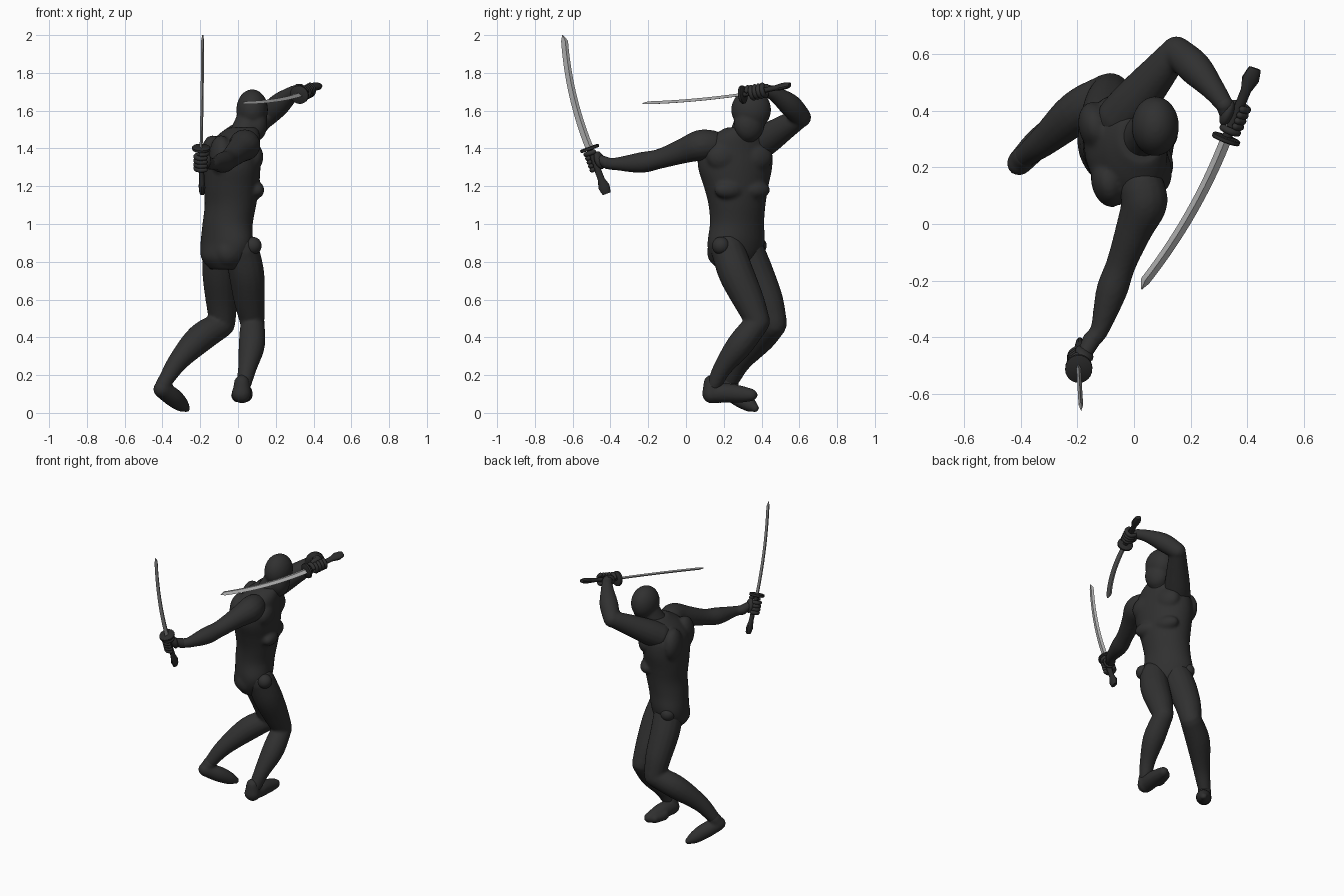
import bpy, bmesh, math
from mathutils import Vector, Matrix

if "Cube" in bpy.data.objects:
    bpy.data.objects.remove(bpy.data.objects["Cube"])


def material(name, c):
    m = bpy.data.materials.new(name)
    m.diffuse_color = (c[0], c[1], c[2], 1)
    m.use_nodes = True
    m.node_tree.nodes["Principled BSDF"].inputs["Base Color"].default_value = m.diffuse_color
    return m


SUIT = material("dark suit", (0.03, 0.03, 0.03))
GRIP = material("dark grip", (0.024, 0.024, 0.024))
STEEL = material("steel", (0.40, 0.40, 0.40))


def finish(name, bm, mat, fuse=0, angle=60):
    bmesh.ops.recalc_face_normals(bm, faces=bm.faces)
    me = bpy.data.meshes.new(name)
    bm.to_mesh(me)
    bm.free()
    ob = bpy.data.objects.new(name, me)
    bpy.context.collection.objects.link(ob)
    me.materials.append(mat)
    for o in bpy.context.selected_objects:
        o.select_set(False)
    bpy.context.view_layer.objects.active = ob
    ob.select_set(True)
    bpy.ops.object.shade_smooth_by_angle(angle=math.radians(angle))
    if fuse:  # melt overlapping volumes into one skin
        r = ob.modifiers.new("fuse", 'REMESH')
        r.mode = 'VOXEL'
        r.voxel_size = fuse
        r.use_smooth_shade = True
        s = ob.modifiers.new("soften", 'SMOOTH')
        s.iterations = 5
    return ob


def loft(bm, rings):
    vs = [[bm.verts.new(p) for p in r] for r in rings]
    n = len(vs[0])
    for a, b in zip(vs, vs[1:]):
        for i in range(n):
            bm.faces.new((a[i], a[(i + 1) % n], b[(i + 1) % n], b[i]))
    bm.faces.new(vs[0][::-1])
    bm.faces.new(vs[-1])


def spline(pts, steps):
    """Catmull-Rom through points of any dimension."""
    P = [Vector(p) for p in pts]
    P = [2 * P[0] - P[1]] + P + [2 * P[-1] - P[-2]]
    out = []
    for i in range(1, len(P) - 2):
        a, b, c, d = P[i - 1:i + 3]
        for k in range(steps):
            t = k / steps
            out.append(0.5 * (2 * b + (c - a) * t + (2 * a - 5 * b + 4 * c - d) * t * t
                              + (3 * b - a - 3 * c + d) * t ** 3))
    return out + [P[-2]]


def tube(bm, pts, sides=16, steps=5):
    """Round-ended limb through (x, y, z, radius) points."""
    S = spline(pts, steps)
    C = [p.xyz for p in S]
    R = [p.w for p in S]
    T = [(C[min(i + 1, len(C) - 1)] - C[max(i - 1, 0)]).normalized() for i in range(len(C))]
    u = T[0].orthogonal().normalized()
    rings = []

    def ring(c, t, r):
        v = t.cross(u)
        rings.append([c + r * (math.cos(a) * u + math.sin(a) * v)
                      for a in (2 * math.pi * i / sides for i in range(sides))])
    caps = [math.radians(a) for a in (82, 60, 30)]
    for a in caps:
        ring(C[0] - T[0] * R[0] * math.sin(a), T[0], R[0] * math.cos(a))
    for i, t in enumerate(T):
        if i:
            u = (T[i - 1].rotation_difference(t) @ u).normalized()
        ring(C[i], t, R[i])
    for a in reversed(caps):
        ring(C[-1] + T[-1] * R[-1] * math.sin(a), T[-1], R[-1] * math.cos(a))
    loft(bm, rings)


def ball(bm, c, r, turn=0):
    m = Matrix.Translation(c) @ Matrix.Rotation(math.radians(turn), 4, 'Z') @ Matrix.Diagonal((*r, 1))
    bmesh.ops.create_uvsphere(bm, u_segments=24, v_segments=16, radius=1, matrix=m)


def limb(name, *paths, balls=()):
    bm = bmesh.new()
    for p in paths:
        tube(bm, p)
    for c, r in balls:
        ball(bm, c, (r, r, r))
    return finish(name, bm, SUIT, 0.009)


# torso: twisted rings of (z, x, y, half depth, half width, facing angle)
bm = bmesh.new()
rings = []
for z, x, y, d, w, a in spline([
        (0.76, -0.07, 0.25, 0.07, 0.09, 40), (0.82, -0.07, 0.255, 0.115, 0.14, 38),
        (0.90, -0.06, 0.265, 0.122, 0.165, 36), (1.00, -0.055, 0.27, 0.126, 0.15, 32),
        (1.10, -0.04, 0.27, 0.132, 0.155, 26), (1.20, -0.035, 0.265, 0.142, 0.175, 20),
        (1.30, -0.03, 0.26, 0.145, 0.20, 15), (1.39, -0.025, 0.262, 0.14, 0.195, 13),
        (1.46, 0.0, 0.275, 0.115, 0.15, 13), (1.51, 0.025, 0.30, 0.08, 0.09, 13)], 4):
    a = math.radians(a)
    ring = []
    for i in range(32):
        t = 2 * math.pi * i / 32
        p, q = d * math.cos(t), w * math.sin(t)
        ring.append((x + p * math.cos(a) - q * math.sin(a), y + p * math.sin(a) + q * math.cos(a), z))
    rings.append(ring)
loft(bm, rings)
for s in (-1, 1):
    for f, l, z, r, a in ((0.09, 0.085, 1.355, (0.06, 0.095, 0.08), 13),    # chest
                          (-0.08, 0.10, 1.36, (0.06, 0.09, 0.11), 13),      # shoulder blades
                          (0.10, 0.07, 1.18, (0.052, 0.085, 0.05), 20),     # ribs
                          (-0.055, 0.055, 0.85, (0.08, 0.072, 0.08), 36)):  # seat
        t = math.radians(a)
        l *= s
        x, y = f * math.cos(t) - l * math.sin(t), f * math.sin(t) + l * math.cos(t)
        ball(bm, (x - 0.035, y + 0.263, z), r, a)
finish("torso", bm, SUIT, 0.01)

# round hip joints
for name, c in (("right_hip_joint", (0.078, 0.185, 0.885)), ("left_hip_joint", (-0.125, 0.38, 0.885))):
    bm = bmesh.new()
    ball(bm, c, (0.047, 0.047, 0.047))
    finish(name, bm, SUIT)

# head with jaw, and neck
bm = bmesh.new()
ball(bm, (0.075, 0.345, 1.605), (0.084, 0.106, 0.108))
ball(bm, (0.088, 0.335, 1.53), (0.066, 0.082, 0.095), 20)
tube(bm, [(0.01, 0.29, 1.42, 0.085), (0.04, 0.315, 1.49, 0.078), (0.065, 0.335, 1.56, 0.072)])
finish("head", bm, SUIT, 0.009)

# arms
limb("right_arm", [(0.03, 0.13, 1.42, 0.08), (0.035, 0.07, 1.415, 0.082), (0.0, -0.02, 1.385, 0.066),
                   (-0.045, -0.14, 1.345, 0.053), (-0.08, -0.24, 1.325, 0.055),
                   (-0.12, -0.37, 1.318, 0.034), (-0.15, -0.41, 1.32, 0.032)])
limb("left_arm", [(-0.05, 0.37, 1.41, 0.085), (0.0, 0.43, 1.45, 0.082), (0.075, 0.52, 1.51, 0.068),
                  (0.14, 0.60, 1.56, 0.054)],
     [(0.15, 0.61, 1.565, 0.054), (0.215, 0.55, 1.63, 0.06), (0.28, 0.475, 1.685, 0.042),
      (0.32, 0.42, 1.71, 0.032)])

# legs
limb("right_leg", [(0.02, 0.22, 0.87, 0.09), (0.045, 0.265, 0.74, 0.094), (0.06, 0.33, 0.60, 0.083),
                   (0.075, 0.38, 0.485, 0.066)],
     [(0.077, 0.38, 0.48, 0.064), (0.073, 0.285, 0.36, 0.07), (0.05, 0.195, 0.24, 0.05),
      (0.03, 0.15, 0.15, 0.04)])
limb("left_leg", [(-0.09, 0.32, 0.86, 0.095), (-0.095, 0.37, 0.74, 0.094), (-0.088, 0.43, 0.60, 0.084),
                  (-0.082, 0.465, 0.48, 0.07)],
     [(-0.085, 0.465, 0.47, 0.07), (-0.20, 0.395, 0.395, 0.077), (-0.315, 0.295, 0.275, 0.055),
      (-0.385, 0.24, 0.17, 0.04)])

# shoes
limb("right_shoe", [(0.02, 0.135, 0.16, 0.042), (0.02, 0.135, 0.10, 0.05)],
     [(0.015, 0.135, 0.102, 0.05), (0.025, 0.22, 0.105, 0.052), (0.035, 0.30, 0.098, 0.044),
      (0.045, 0.345, 0.095, 0.034)], [(0.0, 0.25, 0.092, 0.038), (0.015, 0.33, 0.09, 0.03)])
limb("left_shoe", [(-0.385, 0.24, 0.17, 0.042), (-0.405, 0.22, 0.125, 0.042)],
     [(-0.405, 0.215, 0.125, 0.045), (-0.345, 0.28, 0.083, 0.05), (-0.30, 0.335, 0.045, 0.04),
      (-0.275, 0.365, 0.025, 0.023)])


def hand(name, centre, axis, wrist):
    """Closed fist: palm, four finger arcs and a thumb around the grip."""
    c, w, bm = Vector(centre), Vector(wrist), bmesh.new()
    z = Vector(axis).normalized()
    x = (w - c)
    x = (x - z * x.dot(z)).normalized()
    y = z.cross(x)
    m = Matrix((x, y, z)).transposed().to_4x4()
    bmesh.ops.create_uvsphere(bm, u_segments=16, v_segments=12, radius=1,
                              matrix=Matrix.Translation(c + x * 0.032) @ m @ Matrix.Diagonal((0.022, 0.036, 0.048, 1)))
    tube(bm, [(*w, 0.032), (*(c + x * 0.036), 0.026)], 12)
    for k in range(5):
        h = -0.037 + 0.022 * k
        sgn = 1 if k < 4 else -1
        arc = [math.radians(a) * sgn for a in ((50, 100, 150, 200, 250) if k < 4 else (30, 70, 110, 150))]
        tube(bm, [(*(c + 0.031 * (x * math.cos(a) + y * math.sin(a)) + z * h), 0.013) for a in arc], 10, 3)
    finish(name, bm, SUIT)


def sword(name, guard, grip, reach, bow, flat):
    """Curved blade along reach, round guard, and grip flaring to a pommel."""
    g, h, d = Vector(guard), Vector(grip), Vector(reach)
    n = Vector(flat).normalized()
    b = d.cross(n).normalized()
    if b.dot(Vector(bow)) < 0:
        b = -b
    bm, rings, N = bmesh.new(), [], 20
    path = [g + d * (i / N) + b * 0.10 * (i / N) * (1 - i / N) for i in range(N + 1)]
    for i, p in enumerate(path):
        t = (path[min(i + 1, N)] - path[max(i - 1, 0)]).normalized()
        side = t.cross(n).normalized()
        if side.dot(b) < 0:
            side = -side
        w = 0.021 - 0.003 * i / N
        inner = w if i < N else -w * 0.3  # slanted point
        k = 0.008 if i < N else 0.003
        mid = (w * 0.6 - inner) / 2
        outer = w if i < N else w * 0.6
        rings.append([p + side * outer, p + side * mid + n * k, p - side * inner, p + side * mid - n * k])
    loft(bm, rings)
    finish(name + "_blade", bm, STEEL, angle=25)

    t = h.normalized()
    side = t.cross(n).normalized()
    bm = bmesh.new()
    loft(bm, [[g + h * s + side * a * math.cos(q) + n * k * math.sin(q)
               for q in (math.pi * (i + 0.5) / 6 for i in range(12))]
              for s, a, k in ((0, 0.018, 0.014), (0.3, 0.017, 0.013), (0.7, 0.019, 0.014),
                              (0.86, 0.032, 0.018), (0.97, 0.026, 0.016), (1.02, 0.022, 0.012))])
    finish(name + "_grip", bm, GRIP, angle=40)
    bm = bmesh.new()
    loft(bm, [[g + t * s + r * (side * 0.052 * math.cos(q) + n * 0.048 * math.sin(q))
               for q in (math.pi * i / 12 for i in range(24))]
              for s, r in ((-0.009, 0.92), (-0.006, 1), (0.006, 1), (0.009, 0.92))])
    finish(name + "_guard", bm, GRIP, angle=40)


# swords and the hands holding them
sword("right_sword", (-0.195, -0.51, 1.40), (0.005, 0.088, -0.235), (0.008, -0.135, 0.60), (0, -1, 0), (1, 0.05, 0))
sword("left_sword", (0.325, 0.30, 1.685), (0.10, 0.245, 0.05), (-0.305, -0.525, -0.045), (1, 0, 0), (0.28, -0.25, 1))
hand("right_hand", (-0.193, -0.483, 1.33), (0, -0.35, 0.94), (-0.15, -0.41, 1.32))
hand("left_hand", (0.358, 0.38, 1.702), (-0.37, -0.91, -0.19), (0.32, 0.42, 1.712))
